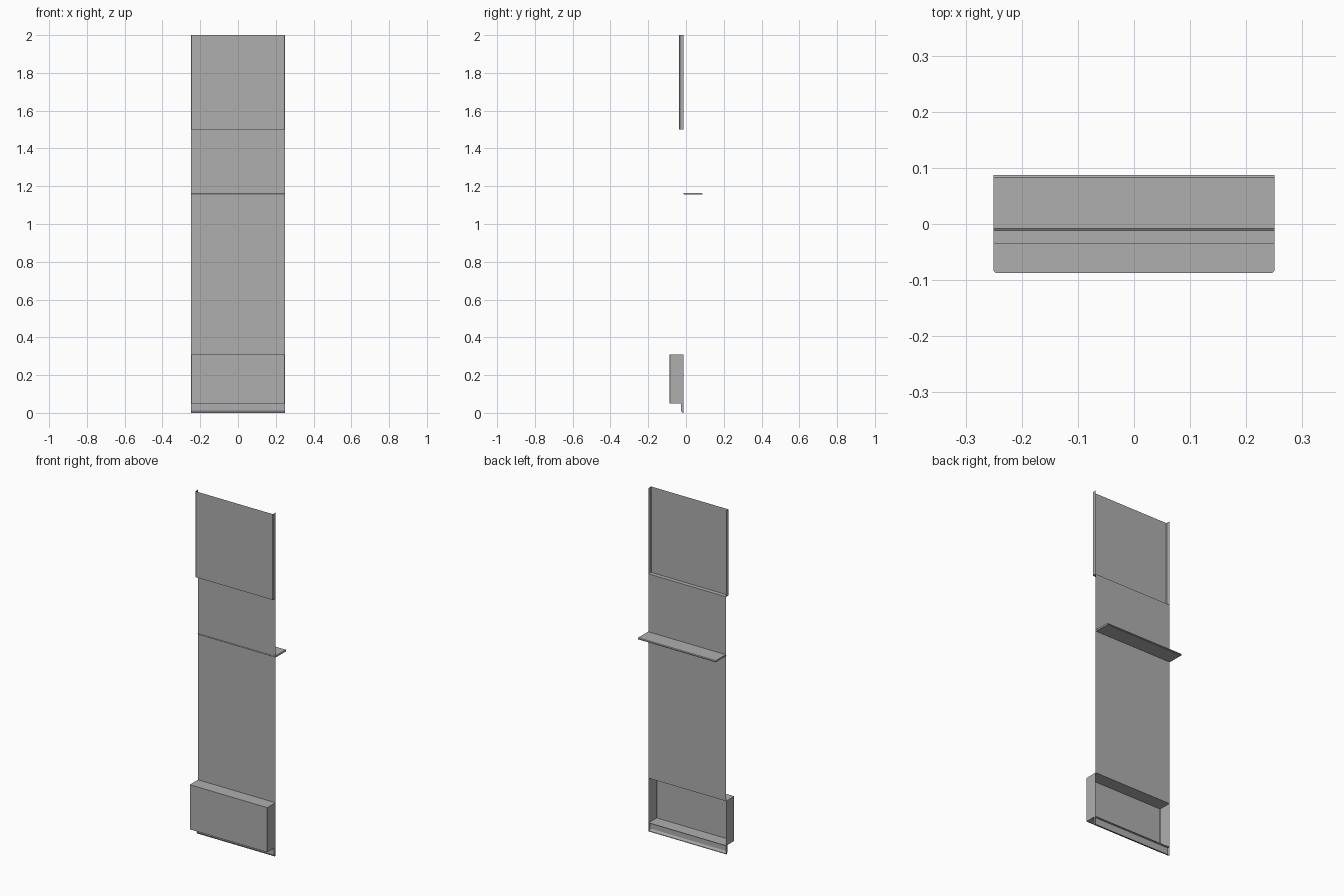
import bpy
import bmesh

cube = bpy.data.objects.get("Cube")
if cube:
    bpy.data.objects.remove(cube, do_unlink=True)

GREY = (0.43, 0.43, 0.43, 1.0)
steel = bpy.data.materials.new("plain_grey")
steel.use_nodes = True
steel.diffuse_color = GREY
steel.node_tree.nodes["Principled BSDF"].inputs["Base Color"].default_value = GREY

HALF = 0.25     # half of the width
BACK = -0.012   # plane of the main sheet
BEND = 0.003    # chamfer on folded corners


def finish(name, bm):
    mesh = bpy.data.meshes.new(name)
    bm.to_mesh(mesh)
    bm.free()
    mesh.materials.append(steel)
    obj = bpy.data.objects.new(name, mesh)
    bpy.context.collection.objects.link(obj)
    return obj


def face(bm, points):
    bm.faces.new([bm.verts.new(p) for p in points])


def folded_tray(name, front, bottom, top, cap_top):
    """Sheet folded back at both sides, open behind, closed below."""
    bm = bmesh.new()
    plan = [(-HALF, BACK), (-HALF, front + BEND), (-HALF + BEND, front),
            (HALF - BEND, front), (HALF, front + BEND), (HALF, BACK)]
    for (ax, ay), (bx, by) in zip(plan, plan[1:]):
        face(bm, [(ax, ay, bottom), (bx, by, bottom), (bx, by, top), (ax, ay, top)])
    face(bm, [(x, y, bottom) for x, y in reversed(plan)])
    if cap_top:
        face(bm, [(x, y, top) for x, y in plan])
    bmesh.ops.remove_doubles(bm, verts=bm.verts, dist=0.0001)
    return finish(name, bm)


def side_profile(name, profile, closed):
    """Side outline (y, z) carried across the width, with end plates."""
    bm = bmesh.new()
    pairs = list(zip(profile, profile[1:]))
    if closed:
        pairs.append((profile[-1], profile[0]))
    for (ay, az), (by, bz) in pairs:
        face(bm, [(-HALF, ay, az), (-HALF, by, bz), (HALF, by, bz), (HALF, ay, az)])
    for x, outline in ((HALF, profile), (-HALF, profile[::-1])):
        face(bm, [(x, y, z) for y, z in outline])
    bmesh.ops.remove_doubles(bm, verts=bm.verts, dist=0.0001)
    if closed:
        bmesh.ops.recalc_face_normals(bm, faces=bm.faces)
    return finish(name, bm)


# Upper front panel and lower projecting box
folded_tray("upper_panel", -0.036, 1.5, 2.0, False)
folded_tray("lower_box", -0.087, 0.05, 0.31, True)

# Flat main sheet, in two lengths that meet at the shelf
for name, low, high in (("middle_sheet", 0.31, 1.16), ("upper_sheet", 1.16, 1.5)):
    sheet = bmesh.new()
    face(sheet, [(-HALF, BACK, low), (HALF, BACK, low), (HALF, BACK, high), (-HALF, BACK, high)])
    finish(name, sheet)

# Thin shelf on the back, with chamfered long edges
side_profile("rear_shelf", [(BACK - 0.003, 1.16), (BACK + 0.004, 1.155), (0.083, 1.155),
                            (0.087, 1.158), (0.087, 1.162), (0.083, 1.165),
                            (BACK + 0.004, 1.165)], True)

# Kick plate below the box, folded back along its lower edge
side_profile("kick_plate", [(BACK, 0.05), (-0.026, 0.05), (-0.026, 0.012),
                            (-0.019, 0.0), (BACK, 0.0)][::-1], False)
